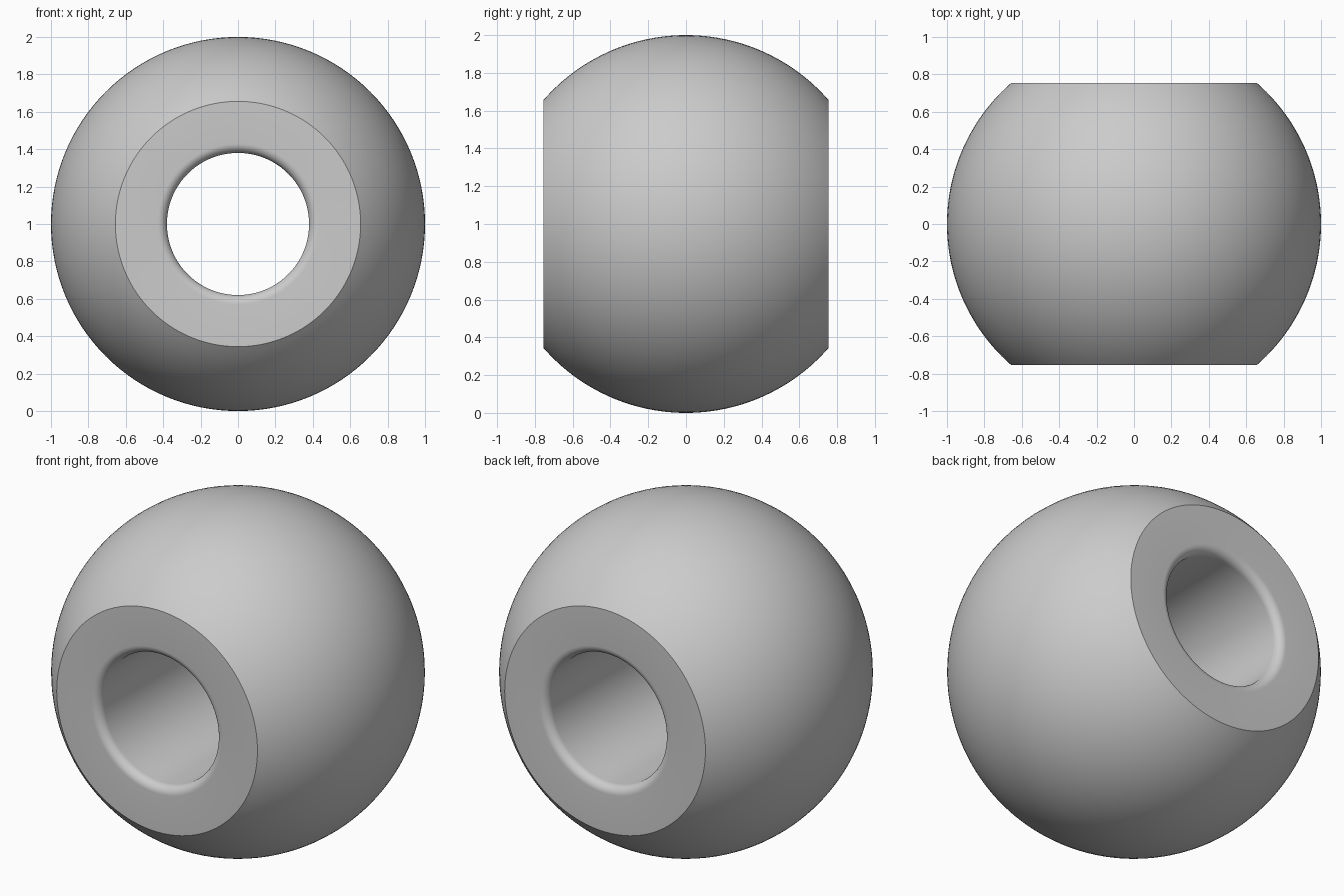
import bpy, bmesh
from math import sin, cos, pi, radians, asin, sqrt
from mathutils import Vector

if "Cube" in bpy.data.objects:
    bpy.data.objects.remove(bpy.data.objects["Cube"])

R = 1.0        # ball radius
HALF = 0.755   # half width between the flat ends
BORE = 0.38    # hole radius
FILLET = 0.05  # rounding at the hole mouths
SEGMENTS = 128


def arc(cx, cy, r, a0, a1, steps):
    """Points (radius, y) along an arc, angles in radians."""
    return [(cx + r * cos(a0 + (a1 - a0) * i / steps),
             cy + r * sin(a0 + (a1 - a0) * i / steps)) for i in range(steps + 1)]


# Closed cross-section: outer ball arc, back mouth fillet, bore, front mouth fillet
limit = asin(HALF / R)
profile = arc(0, 0, R, -limit, limit, 48)
profile += arc(BORE + FILLET, HALF - FILLET, FILLET, pi / 2, pi, 8)
profile += arc(BORE + FILLET, -HALF + FILLET, FILLET, pi, 3 * pi / 2, 8)

# Bead: cross-section turned around the y axis
bm = bmesh.new()
verts = [bm.verts.new((r, y, 1.0)) for r, y in profile]
edges = [bm.edges.new((a, b)) for a, b in zip(verts, verts[1:] + verts[:1])]
bmesh.ops.spin(bm, geom=verts + edges, cent=(0, 0, 1), axis=(0, 1, 0),
               angle=2 * pi, steps=SEGMENTS, use_duplicate=False)
bmesh.ops.remove_doubles(bm, verts=bm.verts, dist=1e-4)
bmesh.ops.recalc_face_normals(bm, faces=bm.faces)

mesh = bpy.data.meshes.new("bead")
bm.to_mesh(mesh)
bm.free()
bead = bpy.data.objects.new("bead", mesh)
bpy.context.collection.objects.link(bead)

# Smooth surfaces with crisp flat-end rims
bpy.context.view_layer.objects.active = bead
bead.select_set(True)
bpy.ops.object.shade_smooth_by_angle(angle=radians(30))
